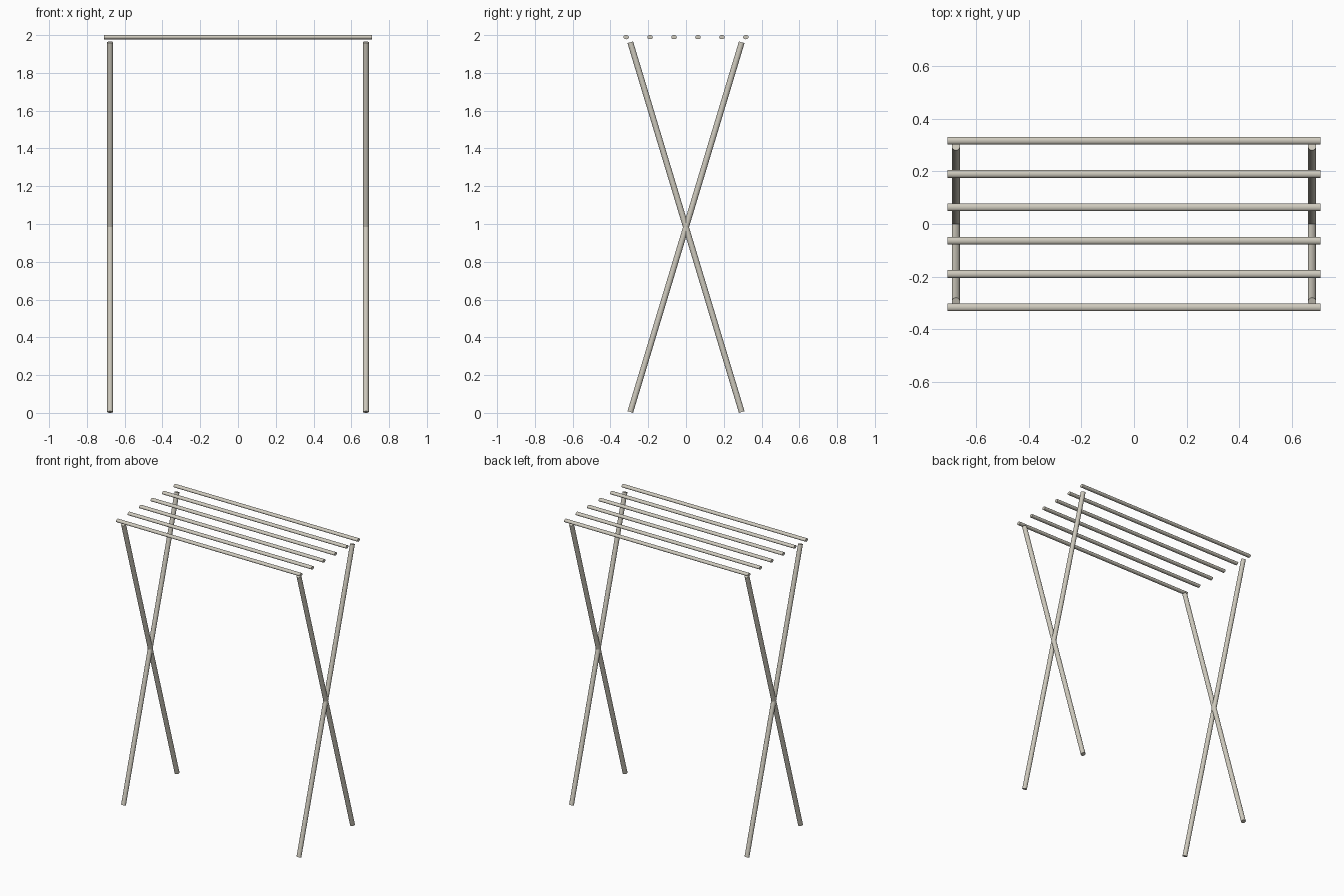
import bpy
from mathutils import Vector

cube = bpy.data.objects.get("Cube")
if cube:
    bpy.data.objects.remove(cube, do_unlink=True)

# Warm grey painted metal
COLOR = (0.62, 0.59, 0.51, 1.0)
mat = bpy.data.materials.new("warm_grey")
mat.use_nodes = True
mat.diffuse_color = COLOR
bsdf = mat.node_tree.nodes["Principled BSDF"]
bsdf.inputs["Base Color"].default_value = COLOR
bsdf.inputs["Roughness"].default_value = 0.6


def rod(name, start, end, rx, ry):
    """Capped rod between two points with an elliptical section."""
    a, b = Vector(start), Vector(end)
    axis = b - a
    bpy.ops.mesh.primitive_cylinder_add(vertices=24, radius=1, depth=1, location=(a + b) / 2)
    ob = bpy.context.object
    ob.name = name
    ob.rotation_euler = axis.to_track_quat('Z', 'Y').to_euler()
    ob.scale = (rx, ry, axis.length)
    bpy.ops.object.transform_apply(location=False, rotation=False, scale=True)
    bpy.ops.object.shade_smooth_by_angle()
    ob.data.materials.append(mat)
    return ob


# Crossed legs at each end
LEG_X, LEG_Y, LEG_R = 0.677, 0.295, 0.0155
for side, x in (("left", LEG_X), ("right", -LEG_X)):
    for foot, s in (("front", -1), ("back", 1)):
        rod(f"{side}_{foot}_leg", (x, s * LEG_Y, 0.0045), (x, -s * LEG_Y, 1.962), LEG_R, LEG_R)

# Six slightly flattened hanging rails across the top
RAILS, RAIL_Y, RAIL_X = 6, 0.317, 0.709
RAIL_W, RAIL_H = 0.0145, 0.011
for i in range(RAILS):
    y = -RAIL_Y + 2 * RAIL_Y * i / (RAILS - 1)
    # along x, the tracked local x axis is y or z: pick by the rotated axes
    ob = rod(f"rail_{i + 1}", (-RAIL_X, y, 2 - RAIL_H), (RAIL_X, y, 2 - RAIL_H), 1, 1)
    local_x = ob.rotation_euler.to_matrix() @ Vector((1, 0, 0))
    flat = abs(local_x.y) > 0.5
    sx, sy = (RAIL_W, RAIL_H) if flat else (RAIL_H, RAIL_W)
    for v in ob.data.vertices:
        v.co.x *= sx
        v.co.y *= sy
